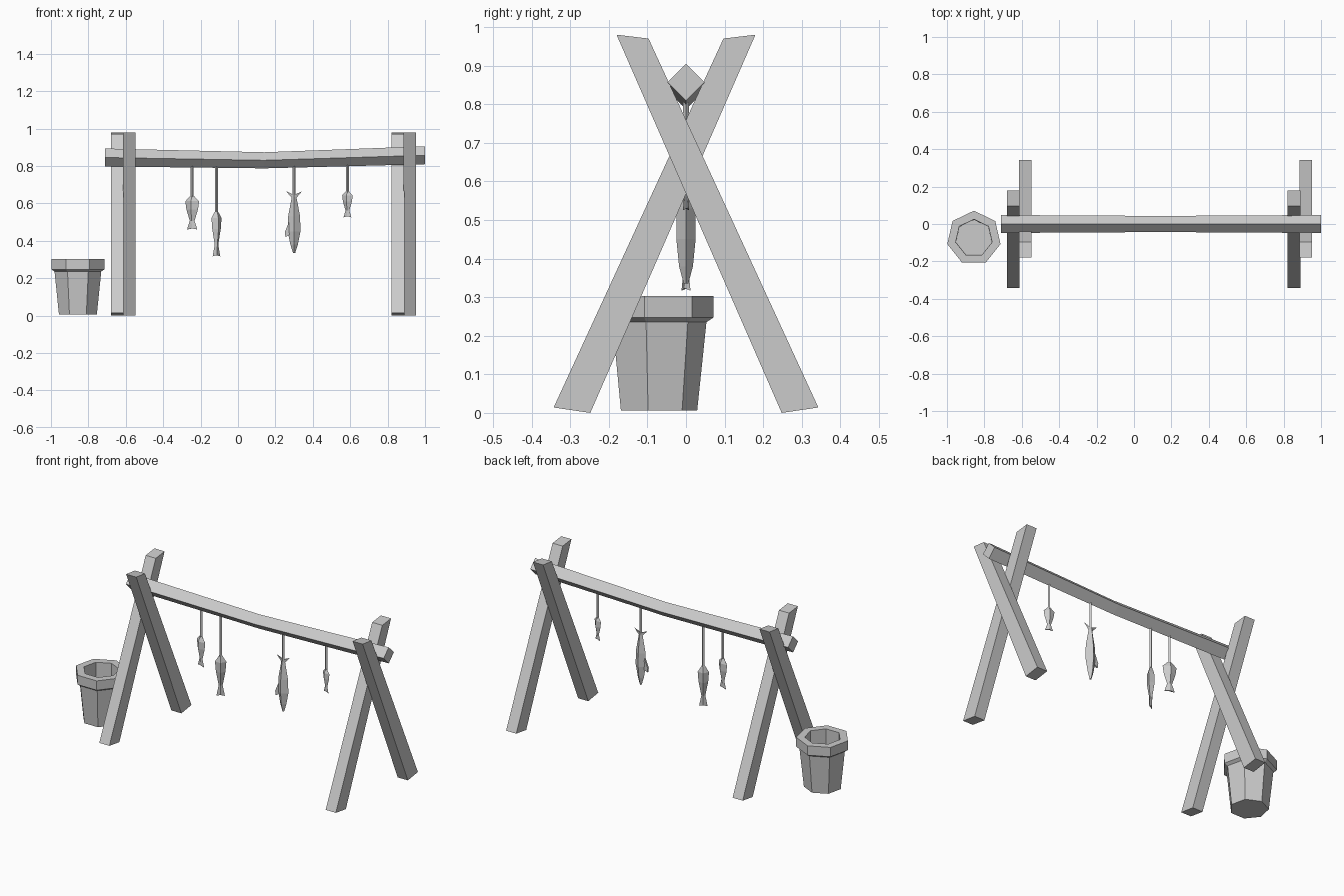
import bpy, bmesh
from math import sin, cos, pi, radians
from mathutils import Matrix

if "Cube" in bpy.data.objects:
    bpy.data.objects.remove(bpy.data.objects["Cube"])


def loft(name, rings, loc=(0, 0, 0), turn=0):
    """Skin a list of equal-length point rings and cap both ends."""
    bm = bmesh.new()
    rows = [[bm.verts.new(p) for p in ring] for ring in rings]
    n = len(rows[0])
    for a, b in zip(rows, rows[1:]):
        for i in range(n):
            j = (i + 1) % n
            bm.faces.new((a[i], a[j], b[j], b[i]))
    bm.faces.new(rows[0])
    bm.faces.new(rows[-1])
    bmesh.ops.recalc_face_normals(bm, faces=bm.faces)
    bm.transform(Matrix.Rotation(radians(turn), 4, 'Z'))
    mesh = bpy.data.meshes.new(name)
    bm.to_mesh(mesh)
    bm.free()
    obj = bpy.data.objects.new(name, mesh)
    obj.location = loc
    bpy.context.collection.objects.link(obj)
    return obj


# crossed legs: one slanted plank outline, mirrored in y for its partner
LEG = [(-0.343, 0.014), (-0.248, 0.0), (0.18, 0.98), (0.097, 0.97)]
for side, x0 in (("left", -0.68), ("right", 0.822)):
    for part, dx, s in (("outer", 0, 1), ("inner", 0.064, -1)):
        loft(f"{side}_leg_{part}",
             [[(x, s * y, z) for y, z in LEG] for x in (x0 + dx, x0 + dx + 0.067)])

# sagging diamond-section beam
loft("cross_beam", [[(x, 0, z + r), (x, r, z), (x, 0, z - r), (x, -r, z)]
                    for x, z, r in ((-0.71, 0.845, 0.048), (0.14, 0.83, 0.043),
                                    (1.0, 0.857, 0.048))])


# bucket: seven sides, hollow, thick rim
def heptagon(r, z):
    return [(r * cos(pi / 2 + i * 2 * pi / 7), r * sin(pi / 2 + i * 2 * pi / 7), z)
            for i in range(7)]


BUCKET = [(0.098, 0.05), (0.1, 0.303), (0.146, 0.303), (0.146, 0.247),
          (0.128, 0.235), (0.104, 0.006)]
loft("bucket", [heptagon(r, z) for r, z in BUCKET], (-0.856, -0.075, 0))


# fish: diamond cross-sections as (side z, middle z, half width, half thickness)
def fish(name, x, turn, rows):
    loft(name, [[(w, 0, zs), (0, t, zm), (-w, 0, zs), (0, -t, zm)]
                for zs, zm, w, t in rows], (x, 0, 0), turn)


def small_fish(name, x, turn, top, bottom, w, t):
    h = top - bottom
    shape = [(0, 0.25, 0.3), (0.16, 1, 0.9), (0.4, 0.85, 1), (0.74, 0.35, 0.4)]
    rows = [(top - f * h, top - f * h, w * a, t * b) for f, a, b in shape]
    fish(name, x, turn, rows + [(bottom, bottom + 0.006, w * 0.75, t * 0.25)])


def string(name, x, bottom):
    r = 0.008
    loft(name, [[(r, 0, z), (0, r, z), (-r, 0, z), (0, -r, z)]
                for z in (bottom, 0.82)], (x, 0, 0))


for i, args in enumerate(((-0.245, -20, 0.64, 0.46, 0.039, 0.02),
                          (-0.115, 30, 0.56, 0.317, 0.031, 0.022),
                          (0.585, -20, 0.665, 0.525, 0.03, 0.015))):
    small_fish(f"hanging_fish_{i + 1}", *args)
    string(f"string_{i + 1}", args[0], args[2] - 0.01)

# large fish hung by its forked tail, with a back fin
fish("large_fish", 0.30, 0,
     [(0.665, 0.645, 0.043, 0.006), (0.63, 0.635, 0.013, 0.012),
      (0.53, 0.53, 0.032, 0.024), (0.45, 0.45, 0.034, 0.025),
      (0.38, 0.38, 0.02, 0.018), (0.335, 0.335, 0.006, 0.006)])
FIN = [(-0.028, 0.5), (-0.05, 0.445), (-0.046, 0.42), (-0.02, 0.435)]
loft("large_fish_fin", [[(x, y, z) for x, z in FIN] for y in (-0.005, 0.005)],
     (0.30, 0, 0))
string("string_4", 0.30, 0.635)
